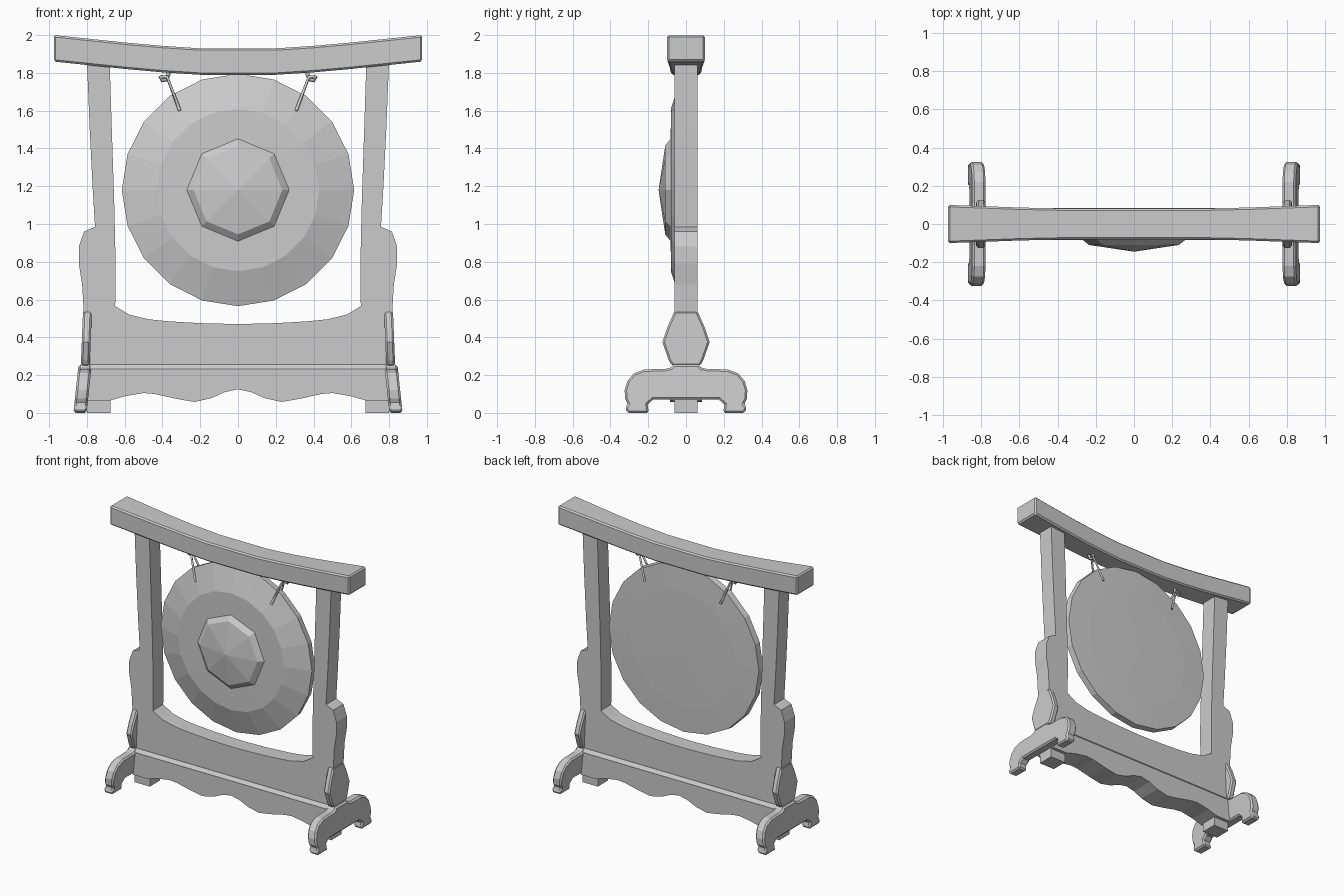
import bpy, bmesh, math
from mathutils import Vector

if "Cube" in bpy.data.objects:
    bpy.data.objects.remove(bpy.data.objects["Cube"])


def make(name, verts, faces, bevel=0.0):
    bm = bmesh.new()
    vs = [bm.verts.new(v) for v in verts]
    for f in faces:
        bm.faces.new([vs[i] for i in f])
    bmesh.ops.recalc_face_normals(bm, faces=bm.faces[:])
    me = bpy.data.meshes.new(name)
    bm.to_mesh(me)
    bm.free()
    ob = bpy.data.objects.new(name, me)
    bpy.context.collection.objects.link(ob)
    if bevel:
        m = ob.modifiers.new("bevel", "BEVEL")
        m.width, m.segments = bevel, 1
        m.limit_method, m.angle_limit = "ANGLE", math.radians(60)
    return ob


def bridge(name, sections, bevel=0.0):
    """Closed skin through equal-length point loops, capped at both ends."""
    n = len(sections[0])
    verts = [p for s in sections for p in s]
    faces = [list(range(n)), list(range(len(verts) - n, len(verts)))]
    for k in range(len(sections) - 1):
        for i in range(n):
            j = (i + 1) % n
            faces.append([k * n + i, k * n + j, (k + 1) * n + j, (k + 1) * n + i])
    return make(name, verts, faces, bevel)


def front_prism(name, pts, half):
    return bridge(name, [[(x, y, z) for x, z in pts] for y in (-half, half)])


def side_prism(name, pts, x0, x1, side=1, lean=0.0, bevel=0.0):
    """Side profile (y, z) given thickness in x, leaning outwards below z = 0.25."""
    return bridge(name, [[(side * (x + (0.25 - z) * lean), y, z) for y, z in pts]
                         for x in (x0, x1)], bevel)


def sym(half):
    """Mirror a half profile that runs from one side of the axis to the other end."""
    return half + [(-a, b) for a, b in reversed(half) if a != 0]


def lathe(name, rings, sides, zc):
    """Turn (radius, y) rings around the y axis; radius 0 makes a tip."""
    verts, faces, idx = [], [], []
    for r, y in rings:
        start = len(verts)
        count = sides if r > 0 else 1
        for i in range(count):
            a = 2 * math.pi * i / sides
            verts.append((r * math.cos(a), y, zc + r * math.sin(a)))
        idx.append([start + (i if count > 1 else 0) for i in range(sides)])
    for a, b in zip(idx, idx[1:]):
        for i in range(sides):
            j = (i + 1) % sides
            faces.append(list(dict.fromkeys([a[i], a[j], b[j], b[i]])))
    return make(name, verts, faces)


def tube(name, pts, radius):
    cu = bpy.data.curves.new(name, "CURVE")
    cu.dimensions = "3D"
    cu.bevel_depth, cu.bevel_resolution = radius, 0
    cu.use_fill_caps = True
    sp = cu.splines.new("POLY")
    sp.points.add(len(pts) - 1)
    for p, c in zip(sp.points, pts):
        p.co = (*c, 1)
    ob = bpy.data.objects.new(name, cu)
    bpy.context.collection.objects.link(ob)
    return ob


# curved top beam, wider and higher at its ends
stations = [(0.2, 1.93, 0.08), (0.4, 1.943, 0.082), (0.59, 1.96, 0.086), (0.975, 2.0, 0.10)]
stations = [(-x, z, d) for x, z, d in reversed(stations)] + stations
bridge("top_beam", [[(x, -d, z - 0.14), (x, d, z - 0.14), (x, d, z), (x, -d, z)]
                    for x, z, d in stations], bevel=0.01)

# one-piece frame: two posts with shoulders and a lower panel
front_prism("frame", sym([
    (0, 0.47), (0.2, 0.475), (0.37, 0.485), (0.47, 0.495), (0.575, 0.52), (0.65, 0.565),
    (0.648, 0.8), (0.655, 1.1), (0.68, 1.87), (0.80, 1.87), (0.785, 1.5), (0.77, 1.2),
    (0.757, 0.985), (0.815, 0.96), (0.843, 0.88), (0.843, 0.79), (0.825, 0.68),
    (0.817, 0.54), (0.82, 0.2), (0, 0.2)][::1]), 0.06)

# scalloped apron and the sloped ledge above it
front_prism("apron", sym([
    (0, 0.125), (0.07, 0.11), (0.14, 0.078), (0.23, 0.058), (0.33, 0.075), (0.44, 0.10),
    (0.5, 0.105), (0.6, 0.088), (0.68, 0.065), (0.80, 0.065), (0.80, 0.232), (0, 0.232)]), 0.084)
side_prism("ledge", [(-0.084, 0.23), (0.084, 0.23), (0.062, 0.255), (-0.062, 0.255)], -0.81, 0.81)

foot = sym([
    (0.0, 0.255), (0.065, 0.255), (0.08, 0.24), (0.11, 0.233), (0.22, 0.23), (0.275, 0.21),
    (0.31, 0.17), (0.325, 0.12), (0.322, 0.075), (0.307, 0.045), (0.322, 0.03), (0.312, 0.0),
    (0.197, 0.0), (0.203, 0.045), (0.175, 0.07), (0.0, 0.07)])
cheek = sym([(0.06, 0.54), (0.10, 0.45), (0.125, 0.375), (0.092, 0.28), (0.075, 0.25)])

for s, side in ((-1, "left"), (1, "right")):
    # arched foot, shaped side cheek and the post stub between the foot's legs
    side_prism(side + "_foot", foot, 0.775, 0.845, s, 0.105, 0.012)
    side_prism(side + "_cheek", cheek, 0.785, 0.832, s, 0.04, 0.01)
    side_prism(side + "_post_stub", [(-0.06, 0), (0.06, 0), (0.06, 0.22), (-0.06, 0.22)],
               0.675, 0.80, s)
    # hook under the beam and the two cords tied through the gong
    tube(side + "_hook", [(s * x, 0, z) for x, z in (
        (0.372, 1.83), (0.368, 1.79), (0.38, 1.765), (0.40, 1.76), (0.412, 1.785))], 0.011)
    for y, label in ((-0.055, "front"), (0.04, "back")):
        tube(f"{side}_{label}_cord", [(s * 0.405, y * 0.15, 1.778), (s * 0.375, y * 0.2, 1.778),
                                      (s * 0.308, y, 1.60)], 0.009)

# gong disc with sloped rim, and its eight-sided boss
lathe("gong_disc", [(0, -0.083), (0.43, -0.08), (0.615, -0.02), (0.61, 0.025),
                    (0.43, 0.032), (0, 0.036)], 20, 1.18)
lathe("gong_boss", [(0, -0.06), (0.275, -0.078), (0.235, -0.11), (0, -0.145)], 8, 1.18)
